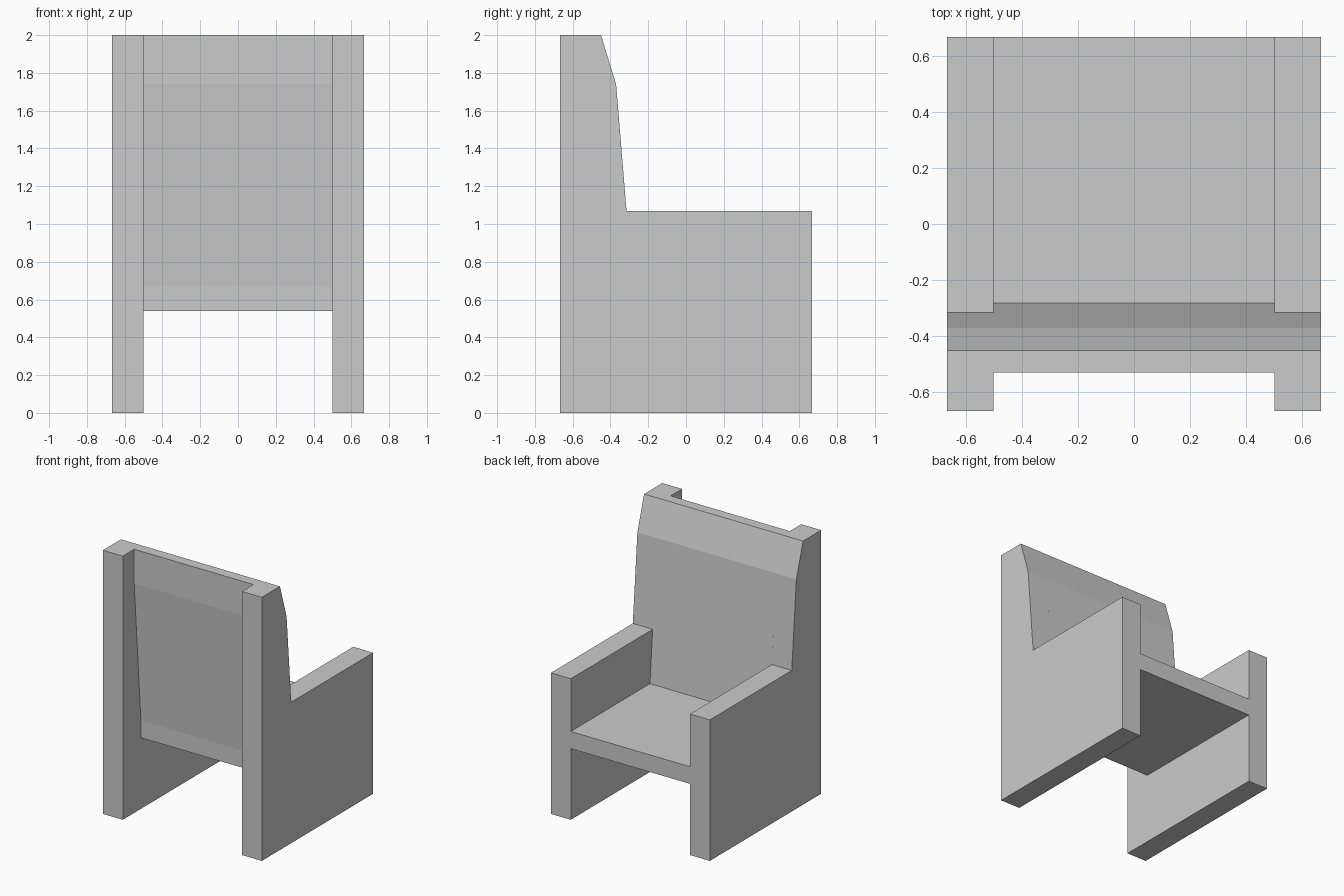
import bpy
import bmesh

cube = bpy.data.objects.get("Cube")
if cube:
    bpy.data.objects.remove(cube, do_unlink=True)

grey = bpy.data.materials.new("plain_grey")
grey.use_nodes = True
colour = (0.6, 0.6, 0.6, 1)
grey.diffuse_color = colour
grey.node_tree.nodes["Principled BSDF"].inputs["Base Color"].default_value = colour

HALF = 0.667    # half of the overall width and depth
INNER = 0.5     # half of the gap between the side panels
TOP = 2.0
ARM = 1.07
SEAT_TOP, SEAT_BOTTOM = 0.67, 0.54
BEND = 1.74     # height where the backrest tapers


def extrude_profile(name, profile, x0, x1):
    """Extrude a (y, z) outline along x from x0 to x1."""
    bm = bmesh.new()
    face = bm.faces.new([bm.verts.new((x0, y, z)) for y, z in profile])
    result = bmesh.ops.extrude_face_region(bm, geom=[face])
    moved = [v for v in result["geom"] if isinstance(v, bmesh.types.BMVert)]
    bmesh.ops.translate(bm, verts=moved, vec=(x1 - x0, 0, 0))
    bmesh.ops.recalc_face_normals(bm, faces=bm.faces[:])
    mesh = bpy.data.meshes.new(name)
    bm.to_mesh(mesh)
    bm.free()
    mesh.materials.append(grey)
    obj = bpy.data.objects.new(name, mesh)
    bpy.context.collection.objects.link(obj)
    return obj


# Side panels: leg, armrest and backrest edge in one slab
side = [(-HALF, 0), (HALF, 0), (HALF, ARM), (-0.315, ARM),
        (-0.37, BEND), (-0.45, TOP), (-HALF, TOP)]
extrude_profile("left_side_panel", side, INNER, HALF)
extrude_profile("right_side_panel", side, -HALF, -INNER)

# Seat and reclined backrest as one continuous section
seat_and_back = [(-0.45, SEAT_BOTTOM), (HALF, SEAT_BOTTOM), (HALF, SEAT_TOP),
                 (-0.282, SEAT_TOP), (-0.37, BEND), (-0.45, TOP),
                 (-0.53, TOP), (-0.53, BEND), (-0.45, SEAT_TOP)]
extrude_profile("seat_and_backrest", seat_and_back, -INNER, INNER)
